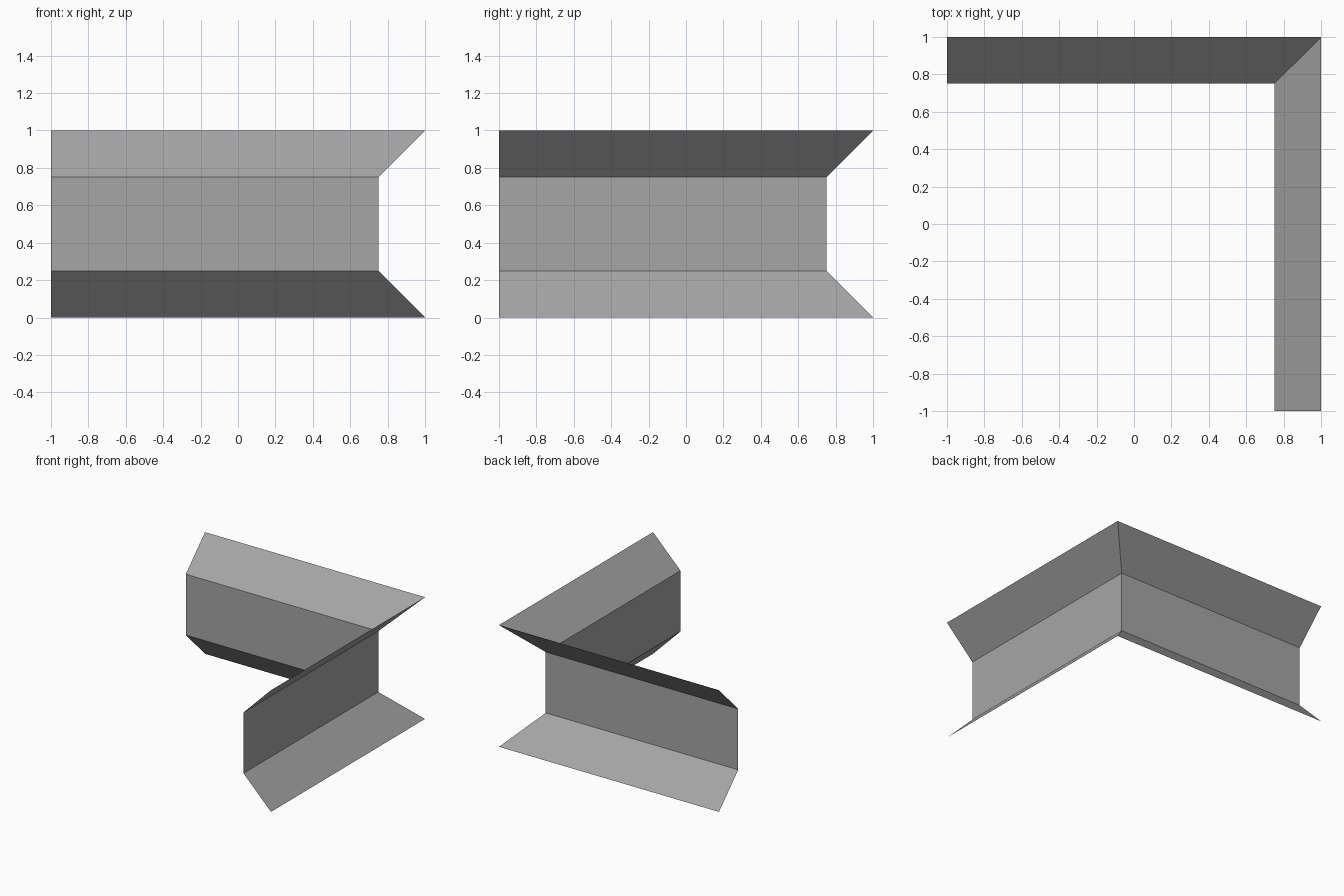
import bpy
import bmesh

cube = bpy.data.objects.get("Cube")
if cube:
    bpy.data.objects.remove(cube, do_unlink=True)

# Plain grey material
grey = bpy.data.materials.new("grey")
grey.use_nodes = True
colour = (0.38, 0.38, 0.38, 1)
grey.diffuse_color = colour
grey.node_tree.nodes["Principled BSDF"].inputs["Base Color"].default_value = colour

# Channel section as (distance outward, height), from the top lip to the bottom lip
section = [(1, 1), (0.75, 0.75), (0.75, 0.25), (1, 0)]

# Sweep the section along an L-shaped path with a mitred corner
bm = bmesh.new()
rows = []
for out, z in section:
    path = [(-1, out), (out, out), (out, -1)]
    rows.append([bm.verts.new((x, y, z)) for x, y in path])
for upper, lower in zip(rows, rows[1:]):
    for i in range(2):
        bm.faces.new((upper[i], lower[i], lower[i + 1], upper[i + 1]))

mesh = bpy.data.meshes.new("corner_channel")
bm.to_mesh(mesh)
bm.free()
mesh.materials.append(grey)
channel = bpy.data.objects.new("corner_channel", mesh)
bpy.context.collection.objects.link(channel)
